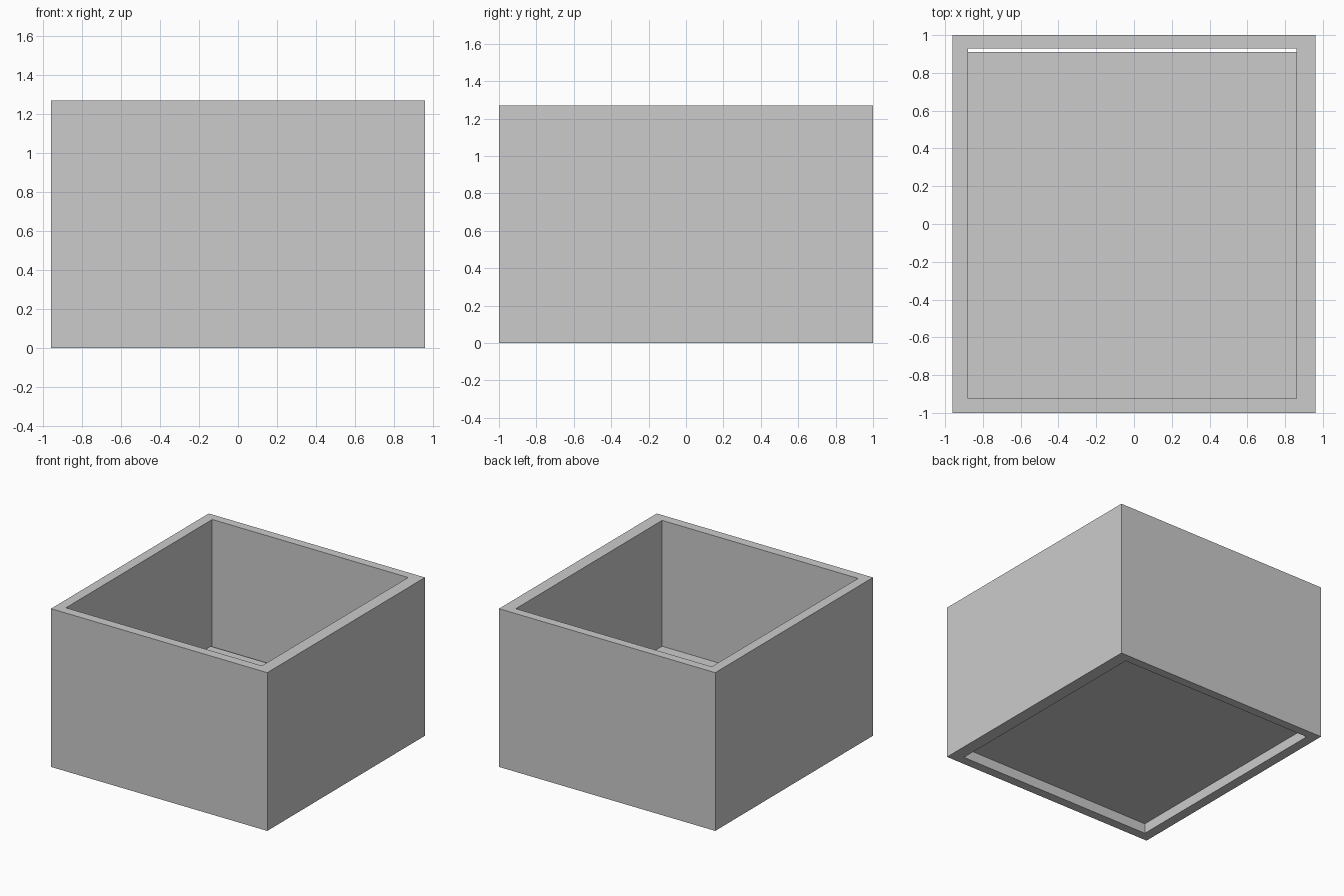
import bpy, bmesh

if "Cube" in bpy.data.objects:
    bpy.data.objects.remove(bpy.data.objects["Cube"])

HEIGHT = 1.27
OUTER = (-0.96, 0.96, -1.0, 1.0)
INNER = (-0.88, 0.86, -0.925, 0.93)


def corners(bm, rect, z):
    x0, x1, y0, y1 = rect
    return [bm.verts.new((x, y, z)) for x, y in ((x0, y0), (x1, y0), (x1, y1), (x0, y1))]


def finish(bm, name):
    bmesh.ops.recalc_face_normals(bm, faces=bm.faces)
    mesh = bpy.data.meshes.new(name)
    bm.to_mesh(mesh)
    bm.free()
    obj = bpy.data.objects.new(name, mesh)
    bpy.context.collection.objects.link(obj)
    return obj


# Four-sided wall, open at top and bottom
bm = bmesh.new()
loops = [corners(bm, OUTER, 0), corners(bm, OUTER, HEIGHT),
         corners(bm, INNER, HEIGHT), corners(bm, INNER, 0)]
for a, b in zip(loops, loops[1:] + loops[:1]):
    for i in range(4):
        j = (i + 1) % 4
        bm.faces.new((a[i], a[j], b[j], b[i]))
finish(bm, "box_walls")

# Raised floor panel, leaving a narrow slot along the back wall
bm = bmesh.new()
panel = (INNER[0], INNER[1], INNER[2], 0.91)
low, high = corners(bm, panel, 0.08), corners(bm, panel, 0.26)
bm.faces.new(low)
bm.faces.new(high)
for i in range(4):
    j = (i + 1) % 4
    bm.faces.new((low[i], low[j], high[j], high[i]))
finish(bm, "floor_panel")
